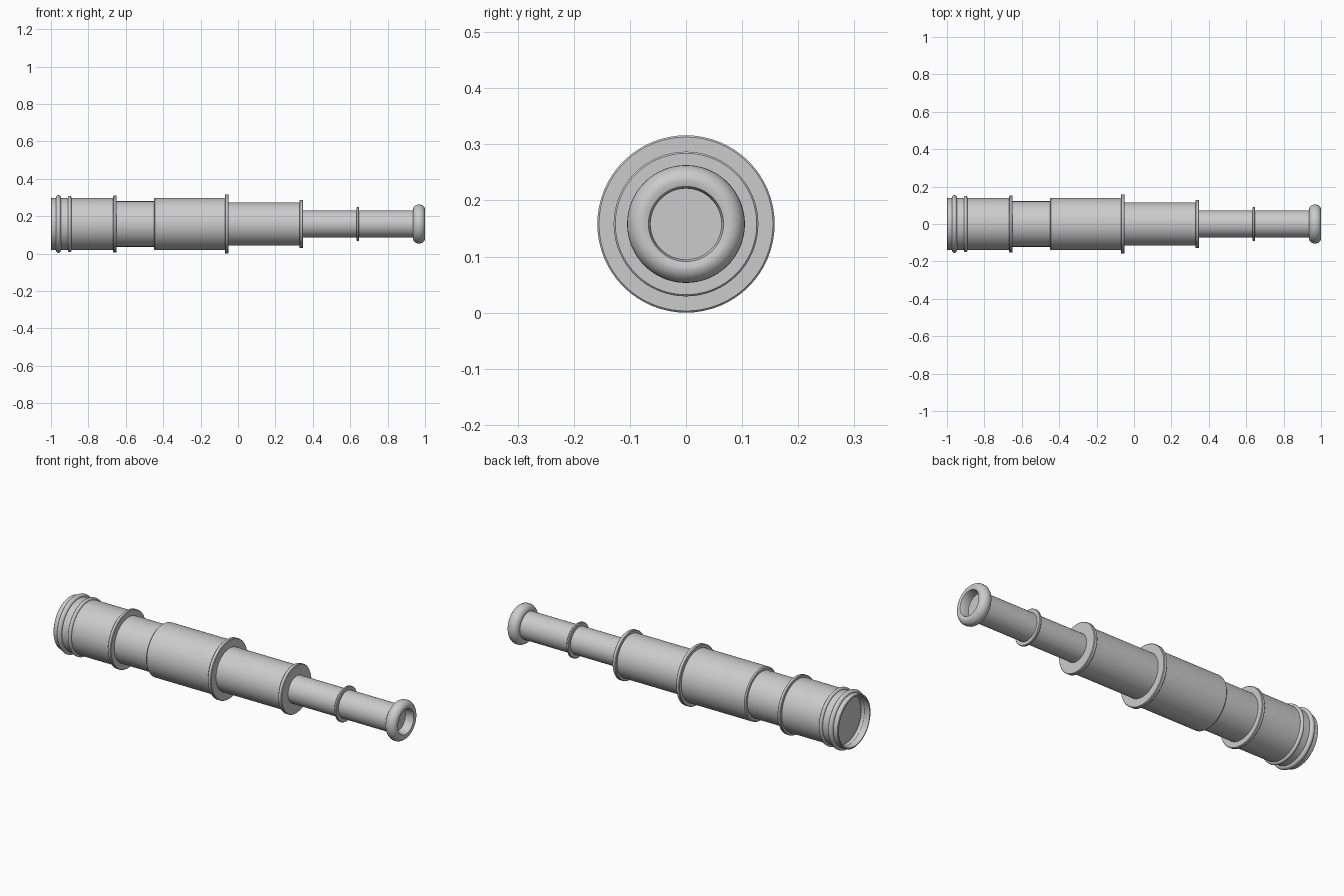
import bpy, bmesh
from math import sin, cos, pi, radians

if "Cube" in bpy.data.objects:
    bpy.data.objects.remove(bpy.data.objects["Cube"])

AXIS_Z = 0.158
SIDES = 64


def lathe(name, profile, closed=True):
    """Spin (x, radius) points about the telescope's long axis."""
    bm = bmesh.new()
    rings = []
    for x, r in profile:
        if r < 1e-5:
            rings.append([bm.verts.new((x, 0, AXIS_Z))])
        else:
            rings.append([bm.verts.new((x, r * cos(2 * pi * i / SIDES),
                                        AXIS_Z + r * sin(2 * pi * i / SIDES)))
                          for i in range(SIDES)])
    pairs = list(zip(rings, rings[1:]))
    if closed:
        pairs.append((rings[-1], rings[0]))
    for a, b in pairs:
        for i in range(SIDES):
            j = (i + 1) % SIDES
            quad = [a[i % len(a)], a[j % len(a)], b[j % len(b)], b[i % len(b)]]
            face = list(dict.fromkeys(quad))
            if len(face) > 2:
                bm.faces.new(face)
    bmesh.ops.recalc_face_normals(bm, faces=bm.faces)
    mesh = bpy.data.meshes.new(name)
    bm.to_mesh(mesh)
    bm.free()
    obj = bpy.data.objects.new(name, mesh)
    bpy.context.collection.objects.link(obj)
    bpy.context.view_layer.objects.active = obj
    obj.select_set(True)
    bpy.ops.object.shade_smooth_by_angle(angle=radians(35))
    obj.select_set(False)
    return obj


def tube(name, x0, x1, outer, inner, c=0.003):
    return lathe(name, [(x0, inner), (x0, outer - c), (x0 + c, outer),
                        (x1 - c, outer), (x1, outer - c), (x1, inner)])


def rounded_ring(name, x, half_width, mid, half_height, steps=20):
    return lathe(name, [(x + half_width * cos(2 * pi * k / steps),
                         mid + half_height * sin(2 * pi * k / steps))
                        for k in range(steps)])


# Telescoping tubes, widest to narrowest
tube("objective_barrel", -1.0, -0.66, 0.140, 0.131)
tube("rear_draw_tube", -0.67, -0.44, 0.122, 0.110)
tube("main_grip", -0.45, -0.06, 0.140, 0.110, 0.006)
tube("middle_draw_tube", -0.07, 0.34, 0.115, 0.070)
tube("eyepiece_tube", 0.33, 0.96, 0.0725, 0.063)

# Raised bands and collars
for name, x, r, inner, w in [("barrel_collar", -0.658, 0.153, 0.115, 0.018),
                             ("grip_collar", -0.060, 0.158, 0.110, 0.020),
                             ("middle_collar", 0.338, 0.129, 0.070, 0.020),
                             ("eyepiece_collar", 0.641, 0.092, 0.065, 0.013)]:
    tube(name, x - w / 2, x + w / 2, r, inner)
rounded_ring("front_bead", -0.960, 0.013, 0.141, 0.013)
rounded_ring("second_bead", -0.900, 0.010, 0.139, 0.012)

# Flared eye cup with rounded rim
cup = [(0.968 + 0.032 * cos(t), 0.077 + 0.028 * sin(t))
       for t in [pi * k / 14 for k in range(15)]]
cup += [(0.936, 0.065), (0.955, 0.063), (0.985, 0.063), (0.997, 0.067)]
lathe("eye_cup", cup)

# Lenses: domed at the front, flat at the eye end
dome = [(-0.945 - 0.025 * cos(pi / 2 * k / 8), 0.132 * sin(pi / 2 * k / 8))
        for k in range(9)]
lathe("objective_lens", dome + [(-0.935, 0.132), (-0.935, 0)], closed=False)
lathe("eye_lens", [(0.94, 0), (0.94, 0.0635), (0.95, 0.0635), (0.95, 0)],
      closed=False)
